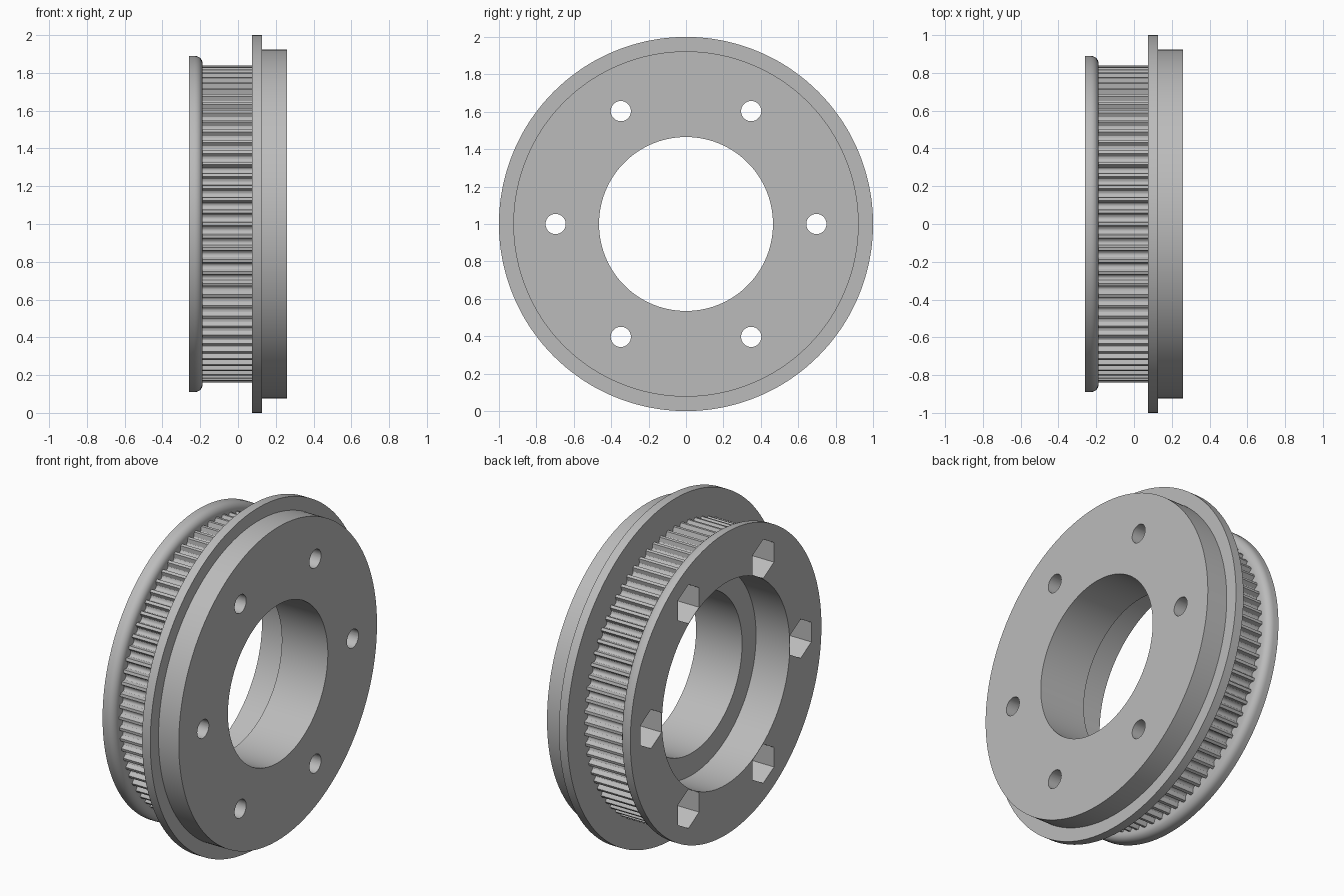
import bpy, bmesh
from math import sin, cos, pi, sqrt, radians
from mathutils import Matrix, Vector

cube = bpy.data.objects.get("Cube")
if cube:
    bpy.data.objects.remove(cube, do_unlink=True)

TEETH, STEPS = 80, 8
SEGS = TEETH * STEPS
TOOTH_R, GROOVE = 0.84, 0.032
CENTRE = Vector((0, 0, 1))

grey = bpy.data.materials.new("plain grey")
grey.use_nodes = True
grey.diffuse_color = (0.5, 0.5, 0.5, 1)
grey.node_tree.nodes["Principled BSDF"].inputs["Base Color"].default_value = (0.5, 0.5, 0.5, 1)


def make_object(name, bm):
    bmesh.ops.recalc_face_normals(bm, faces=bm.faces)
    mesh = bpy.data.meshes.new(name)
    bm.to_mesh(mesh)
    bm.free()
    mesh.materials.append(grey)
    obj = bpy.data.objects.new(name, mesh)
    bpy.context.collection.objects.link(obj)
    return obj


def tooth_radius(i):
    """Flat-topped teeth separated by round grooves."""
    u = ((i % STEPS) - STEPS / 2) / (STEPS * 0.375)
    return TOOTH_R - GROOVE * sqrt(max(0, 1 - u * u))


def bolt_cutters(name, x0, x1, radius, sides, phase):
    """Six prisms along x on the bolt circle."""
    bm = bmesh.new()
    for k in range(6):
        a = k * pi / 3
        place = Matrix.Translation(((x0 + x1) / 2, 0.697 * cos(a), 1 + 0.697 * sin(a)))
        bmesh.ops.create_cone(bm, cap_ends=True, segments=sides, radius1=radius, radius2=radius,
                              depth=x1 - x0,
                              matrix=place @ Matrix.Rotation(pi / 2, 4, 'Y') @ Matrix.Rotation(phase, 4, 'Z'))
    obj = make_object(name, bm)
    obj.hide_render = True
    return obj


# Closed section of the wheel as (x, radius); None marks the toothed surface
round_r = 0.042
rounded = [(-0.187 - round_r * (1 - sin(t)), 0.89 - round_r * (1 - cos(t)))
           for t in (j * pi / 12 for j in range(7))]
section = [(-0.26, 0.595), (-0.26, 0.89)] + rounded + [
    (-0.187, None), (0.075, None), (0.075, 1), (0.128, 1), (0.128, 0.923),
    (0.26, 0.923), (0.26, 0.465), (-0.04, 0.465), (-0.04, 0.595)]

bm = bmesh.new()
rings = []
for x, r in section:
    ring = []
    for i in range(SEGS):
        a = 2 * pi * i / SEGS
        rad = tooth_radius(i) if r is None else r
        ring.append(bm.verts.new(CENTRE + Vector((x, rad * cos(a), rad * sin(a)))))
    rings.append(ring)
for n, ring in enumerate(rings):
    nxt = rings[(n + 1) % len(rings)]
    for i in range(SEGS):
        j = (i + 1) % SEGS
        bm.faces.new((ring[i], ring[j], nxt[j], nxt[i]))
pulley = make_object("toothed_pulley", bm)

# Hexagonal nut pockets on one side, round bolt holes right through
cutters = [bolt_cutters("nut_pocket_cutter", -0.3, -0.06, 0.115, 6, pi / 2),
           bolt_cutters("bolt_hole_cutter", -0.3, 0.3, 0.054, 40, 0)]
bpy.ops.object.select_all(action='DESELECT')
pulley.select_set(True)
bpy.context.view_layer.objects.active = pulley
for cutter in cutters:
    mod = pulley.modifiers.new("cut", 'BOOLEAN')
    mod.operation = 'DIFFERENCE'
    mod.solver = 'EXACT'
    mod.object = cutter
    bpy.ops.object.modifier_apply(modifier=mod.name)
    bpy.data.objects.remove(cutter, do_unlink=True)
bpy.ops.object.shade_smooth_by_angle(angle=radians(30))
